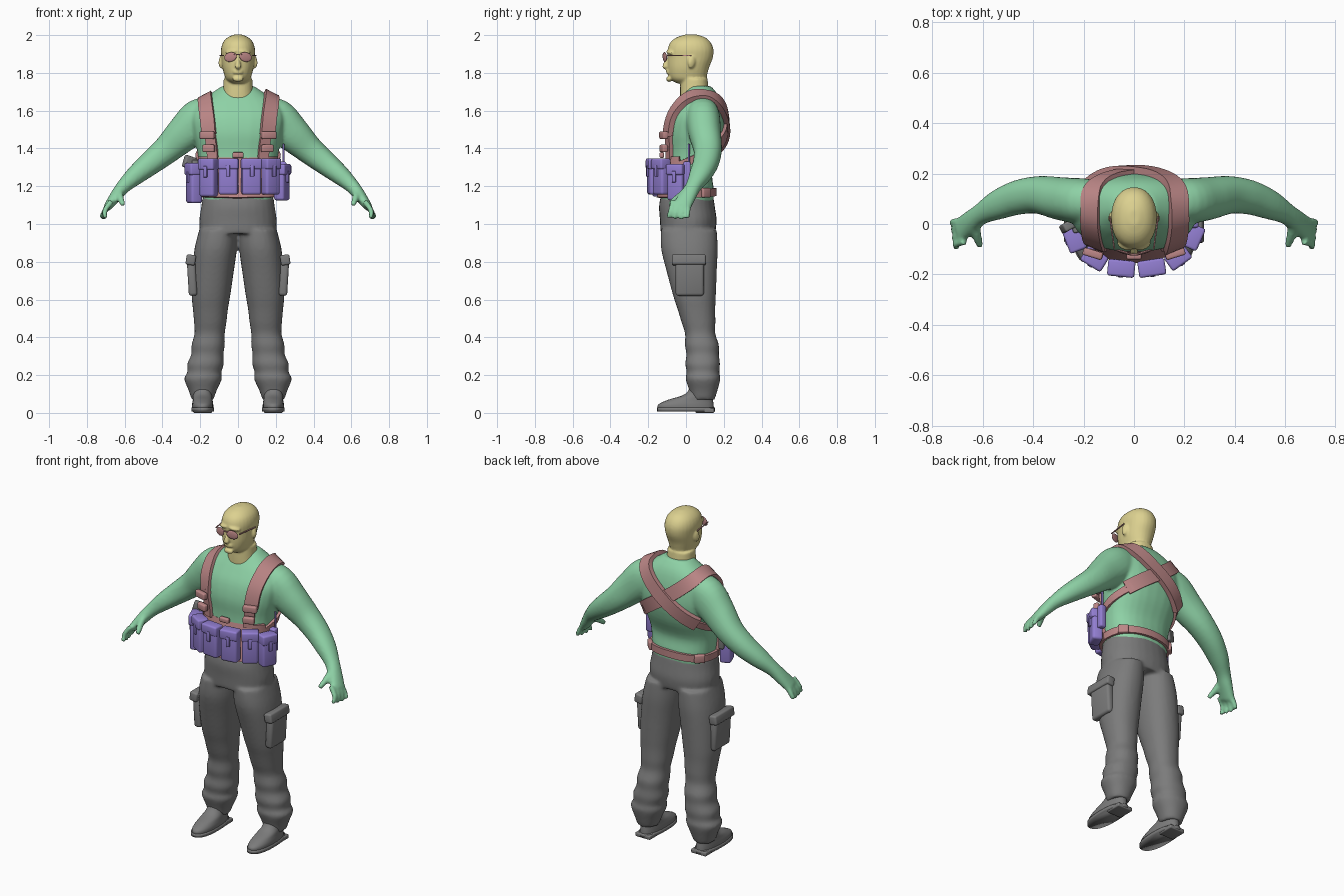
import bpy, bmesh, math
from mathutils import Vector, Matrix
from mathutils.bvhtree import BVHTree

if "Cube" in bpy.data.objects:
    bpy.data.objects.remove(bpy.data.objects["Cube"])


def material(name, rgb):
    m = bpy.data.materials.new(name)
    m.use_nodes = True
    m.diffuse_color = (*rgb, 1)
    m.node_tree.nodes["Principled BSDF"].inputs["Base Color"].default_value = (*rgb, 1)
    return m


SKIN = material("skin yellow", (.72, .64, .28))
GREEN = material("shirt green", (.27, .64, .38))
PINK = material("webbing pink", (.50, .24, .24))
PURPLE = material("pouch purple", (.29, .21, .64))
GREY = material("trouser grey", (.20, .20, .20))


def finish(bm, name, mat):
    bmesh.ops.recalc_face_normals(bm, faces=bm.faces)
    me = bpy.data.meshes.new(name)
    bm.to_mesh(me)
    bm.free()
    me.materials.append(mat)
    for p in me.polygons:
        p.use_smooth = True
    ob = bpy.data.objects.new(name, me)
    bpy.context.collection.objects.link(ob)
    return ob


def spline(pts, steps):
    """Smooth interpolation through tuples of any length."""
    out = []
    for i in range(len(pts) - 1):
        quad = zip(pts[max(i - 1, 0)], pts[i], pts[i + 1], pts[min(i + 2, len(pts) - 1)])
        quad = list(quad)
        for k in range(steps):
            t = k / steps
            out.append([b + .5 * t * (c - a + t * (2*a - 5*b + 4*c - d + t * (3*(b - c) + d - a)))
                        for a, b, c, d in quad])
    return out + [list(pts[-1])]


def loft(bm, rings, s=1, upright=True, power=2.2, sides=28, steps=4):
    """Skin superellipse rings (x, y, z, half width, half depth)."""
    rings = spline(rings, steps)
    loops = []
    for i, (x, y, z, a, b) in enumerate(rings):
        t = Vector((0, 0, 1))
        if not upright:
            t = Vector(rings[min(i + 1, len(rings) - 1)][:3]) - Vector(rings[max(i - 1, 0)][:3])
            t.normalize()
        u = (Vector((0, 1, 0)) - t * t.y).normalized()
        v = t.cross(u)
        loop = []
        for k in range(sides):
            c, n = math.cos(math.tau * k / sides), math.sin(math.tau * k / sides)
            p = Vector((x, y, z))
            p += v * a * math.copysign(abs(c) ** (2 / power), c)
            p += u * b * math.copysign(abs(n) ** (2 / power), n)
            loop.append(bm.verts.new((p.x * s, p.y, p.z)))
        loops.append(loop)
    for l0, l1 in zip(loops, loops[1:]):
        for k in range(sides):
            j = (k + 1) % sides
            bm.faces.new((l0[k], l0[j], l1[j], l1[k]))
    bm.faces.new(loops[0])
    bm.faces.new(loops[-1])


def ball(bm, loc, size, rot=(0, 0, 0)):
    m = Matrix.LocRotScale(Vector(loc), Matrix.Rotation(rot[2], 3, 'Z') @ Matrix.Rotation(rot[1], 3, 'Y')
                           @ Matrix.Rotation(rot[0], 3, 'X'), Vector(size))
    bmesh.ops.create_uvsphere(bm, u_segments=20, v_segments=12, radius=1, matrix=m)


def fuse(ob, voxel, rounds):
    bm = bmesh.new()
    bm.from_mesh(ob.data)
    bmesh.ops.recalc_face_normals(bm, faces=bm.faces)
    bm.to_mesh(ob.data)
    bm.free()
    r = ob.modifiers.new("fuse", 'REMESH')
    r.mode, r.voxel_size, r.use_smooth_shade = 'VOXEL', voxel, True
    m = ob.modifiers.new("soften", 'SMOOTH')
    m.iterations, m.factor = rounds, .5


def box(name, mat, loc, size, angle=0, tilt=0, bevel=.008):
    bm = bmesh.new()
    rot = Matrix.Rotation(angle, 4, 'Z') @ Matrix.Rotation(tilt, 4, 'Y')
    bmesh.ops.create_cube(bm, size=1, matrix=Matrix.Translation(loc) @ rot @ Matrix.Diagonal((*size, 1)))
    bmesh.ops.bevel(bm, geom=bm.edges[:], offset=bevel, segments=3, affect='EDGES', profile=.5)
    return finish(bm, name, mat)


# Shirt, sleeves and gloved hands, fused into one skin
bm = bmesh.new()
loft(bm, [(0, .005, 1.11, .185, .14), (0, .008, 1.18, .19, .14), (0, .015, 1.27, .2, .125),
          (0, .04, 1.38, .215, .145), (0, .048, 1.48, .24, .158), (0, .055, 1.57, .25, .145),
          (0, .068, 1.64, .215, .118), (0, .075, 1.69, .145, .09), (0, .072, 1.73, .085, .06)], power=2.35)
for s in (-1, 1):
    loft(bm, [(.12, .085, 1.59, .085, .08), (.2, .09, 1.555, .11, .09), (.285, .1, 1.48, .096, .085),
              (.375, .115, 1.395, .076, .075), (.46, .105, 1.325, .064, .068), (.54, .075, 1.26, .052, .058),
              (.605, .04, 1.2, .038, .042), (.645, .01, 1.15, .032, .045), (.69, -.025, 1.09, .022, .05)],
         s, upright=False)
    for k in range(4):
        y = .015 - .028 * k
        tip = (.725 - .008 * k, y * 1.2 - .012, 1.03 - .006 * math.sin(k * 1.2))
        loft(bm, [(.67, y, 1.12, .015, .015), (.705, y * 1.1 - .005, 1.07, .015, .014), (*tip, .012, .011)],
             s, upright=False, sides=10)
    loft(bm, [(.63, 0, 1.17, .022, .022), (.62, -.055, 1.13, .018, .018), (.608, -.09, 1.1, .013, .013)],
         s, upright=False, sides=10)
body = finish(bm, "shirt_and_gloves", GREEN)
fuse(body, .009, 5)

# Trousers with creased lower legs
bm = bmesh.new()
loft(bm, [(0, .01, .95, .2, .145), (0, .012, 1.02, .205, .15), (0, .005, 1.09, .195, .148), (0, .005, 1.145, .188, .14)])
for s in (-1, 1):
    loft(bm, [(.188, .09, .07, .058, .062), (.187, .092, .12, .075, .075), (.185, .09, .18, .1, .092),
              (.178, .09, .215, .09, .086), (.172, .088, .26, .097, .092), (.162, .088, .31, .085, .086),
              (.158, .084, .36, .088, .09), (.15, .075, .42, .08, .08), (.147, .066, .48, .086, .09),
              (.146, .055, .55, .093, .1), (.143, .045, .62, .102, .113), (.132, .03, .75, .11, .133),
              (.118, .018, .87, .112, .15), (.105, .015, .97, .1, .148)], s)
trousers = finish(bm, "trousers", GREY)
fuse(trousers, .01, 5)

for s, side in ((-1, "right"), (1, "left")):
    # Cargo pocket with flap
    box(side + "_cargo_pocket", GREY, (s * .243, .02, .715), (.045, .15, .19), tilt=s * .06, bevel=.015)
    box(side + "_pocket_flap", GREY, (s * .25, .015, .81), (.05, .18, .055), tilt=s * -.15, bevel=.01)
    # Boot with sole and heel
    bm = bmesh.new()
    loft(bm, [(.187, 0, .02, .056, .148), (.187, 0, .045, .056, .146), (.187, .025, .07, .052, .118),
              (.188, .07, .1, .05, .075), (.188, .09, .16, .05, .055)], s)
    finish(bm, side + "_boot", GREY)
    bm = bmesh.new()
    loft(bm, [(.187, 0, .008, .06, .153), (.187, 0, .028, .06, .153)], s, steps=1, power=2.4)
    finish(bm, side + "_sole", GREY)
    box(side + "_heel", GREY, (s * .187, .1, .012), (.1, .1, .024), bevel=.006)

# Head: skull, jaw, neck, nose, brow, lips and ears
bm = bmesh.new()
loft(bm, [(0, .01, 1.745, .04, .06), (0, .012, 1.765, .063, .092), (0, .01, 1.79, .073, .102), (0, .013, 1.83, .083, .11),
          (0, .022, 1.88, .088, .12), (0, .024, 1.925, .09, .121), (0, .024, 1.962, .079, .106),
          (0, .026, 1.988, .054, .075), (0, .026, 2.003, .02, .03)], power=2.15)
loft(bm, [(0, .05, 1.64, .088, .08), (0, .045, 1.7, .08, .076), (0, .042, 1.77, .076, .072)])
ball(bm, (0, -.102, 1.845), (.014, .02, .03), (-.3, 0, 0))
ball(bm, (0, -.112, 1.834), (.018, .014, .011))
ball(bm, (0, -.09, 1.768), (.03, .015, .016))
for z in (1.799, 1.81):
    ball(bm, (0, -.094, z), (.026, .012, .006))
for s in (-1, 1):
    ball(bm, (s * .035, -.083, 1.91), (.035, .02, .011), (0, s * .15, s * .35))
    ball(bm, (s * .09, .03, 1.858), (.011, .021, .034), (-.2, 0, s * .35))
head = finish(bm, "head", SKIN)
fuse(head, .006, 4)

# Sunglasses: teardrop lenses, bridge and temples
for s, side in ((-1, "right"), (1, "left")):
    bm = bmesh.new()
    ball(bm, (s * .04, -.112, 1.884), (.035, .006, .025), (0, s * .25, s * .3))
    finish(bm, side + "_lens", PINK)
    box(side + "_temple", PINK, (s * .087, -.035, 1.892), (.006, .13, .007), angle=s * -.14, bevel=.002)
box("glasses_bridge", PINK, (0, -.12, 1.897), (.04, .008, .007), bevel=.002)

# Webbing is laid over the surface of the shirt
surface = BVHTree.FromObject(body, bpy.context.evaluated_depsgraph_get())


def strap(name, guide, width, lift=0, thick=.016, steps=6):
    pts, nrm = [], []
    for g in spline(guide, steps):
        p, n, _, _ = surface.find_nearest(Vector(g))
        pts.append(p)
        nrm.append(n)
    for _ in range(3):
        for data in (pts, nrm):
            data[1:-1] = [(a + b * 2 + c) / 4 for a, b, c in zip(data, data[1:], data[2:])]
    bm, prev = bmesh.new(), None
    for i, (p, n) in enumerate(zip(pts, nrm)):
        n = n.normalized()
        t = pts[min(i + 1, len(pts) - 1)] - pts[max(i - 1, 0)]
        side = t.cross(n).normalized() * width / 2
        low, top = p + n * (lift - .012), p + n * (lift + thick)
        ring = [bm.verts.new(q) for q in (low - side, top - side, top + side, low + side)]
        if prev:
            for k in range(4):
                bm.faces.new((prev[k], prev[k - 1], ring[k - 1], ring[k]))
        else:
            bm.faces.new(ring)
        prev = ring
    bm.faces.new(prev)
    ob = finish(bm, name, PINK)
    with bpy.context.temp_override(object=ob, active_object=ob, selected_objects=[ob],
                                   selected_editable_objects=[ob]):
        bpy.ops.object.shade_smooth_by_angle(angle=.7)
    return ob


for s, side in ((-1, "right"), (1, "left")):
    lift = .012 if s > 0 else 0
    strap(side + "_shoulder_strap",
          [(s * .165, -.12, 1.47), (s * .175, -.1, 1.58), (s * .188, -.03, 1.67), (s * .185, .06, 1.7),
           (s * .16, .15, 1.66), (s * .08, .21, 1.59), (0, .22, 1.53), (-s * .1, .21, 1.46),
           (-s * .18, .15, 1.4)], .078, lift)
    strap(side + "_lower_strap", [(s * .15, -.13, 1.34), (s * .155, -.13, 1.41), (s * .163, -.12, 1.5)], .058)
    strap(side + "_side_strap", [(-s * .16, .18, 1.41), (-s * .21, .08, 1.36), (-s * .21, -.04, 1.31)], .04)
    for z, w in ((1.4, .066), (1.47, .08)):
        box(f"{side}_buckle_{z}", PINK, (s * (.155 + (z - 1.4) * .12), -.118, z), (w, .03, .04), angle=s * .3)

strap("rig_panel", [(-.21, -.03, 1.25), (-.15, -.11, 1.25), (0, -.15, 1.25), (.15, -.11, 1.25), (.21, -.03, 1.25)], .215)
strap("waist_belt", [(-.2, -.06, 1.16), (-.2, .04, 1.16), (-.14, .13, 1.165), (0, .18, 1.17), (.14, .13, 1.165),
                     (.2, .04, 1.16), (.2, -.06, 1.16)], .042)
box("rig_clip", PINK, (0, -.128, 1.365), (.06, .025, .03))
for s in (-1, 1):
    box("belt_buckle", PINK, (s * .165, .105, 1.165), (.06, .025, .05), angle=-s * .8)


# Pouches: x, y, z, width, depth, height, turn
def pouch(name, x, y, z, w, d, h, angle):
    out = Vector((math.sin(angle), -math.cos(angle), 0))
    box(name, PURPLE, (x, y, z), (w, d, h), angle, bevel=.014)
    flap = Vector((x, y, z + h * .36)) + out * .004
    box(name + "_flap", PURPLE, flap, (w + .006, d + .006, h * .3), angle, bevel=.01)
    box(name + "_tab", PURPLE, flap + out * (d / 2) - Vector((0, 0, h * .2)), (.022, .012, .06), angle, bevel=.004)


pouch("right_front_pouch", -.05, -.172, 1.25, .102, .06, .19, -.1)
pouch("left_front_pouch", .07, -.17, 1.25, .102, .06, .19, .15)
pouch("right_mid_pouch", -.155, -.135, 1.245, .09, .06, .2, -.55)
pouch("left_mid_pouch", .172, -.13, 1.25, .09, .06, .19, .62)
pouch("right_side_pouch", -.232, -.06, 1.215, .09, .065, .21, -1.2)
pouch("left_side_pouch", .232, -.05, 1.22, .09, .06, .19, 1.15)
box("radio", PURPLE, (.236, .005, 1.26), (.04, .04, .14), bevel=.01)
box("radio_antenna", PURPLE, (.24, .015, 1.36), (.011, .011, .13), bevel=.004)

# Sidearm grip beside the right pouch
box("sidearm_grip", GREY, (-.255, -.005, 1.325), (.07, .035, .065), angle=.5, tilt=.3)
box("sidearm_body", GREY, (-.23, -.015, 1.27), (.03, .04, .14), angle=.3)
